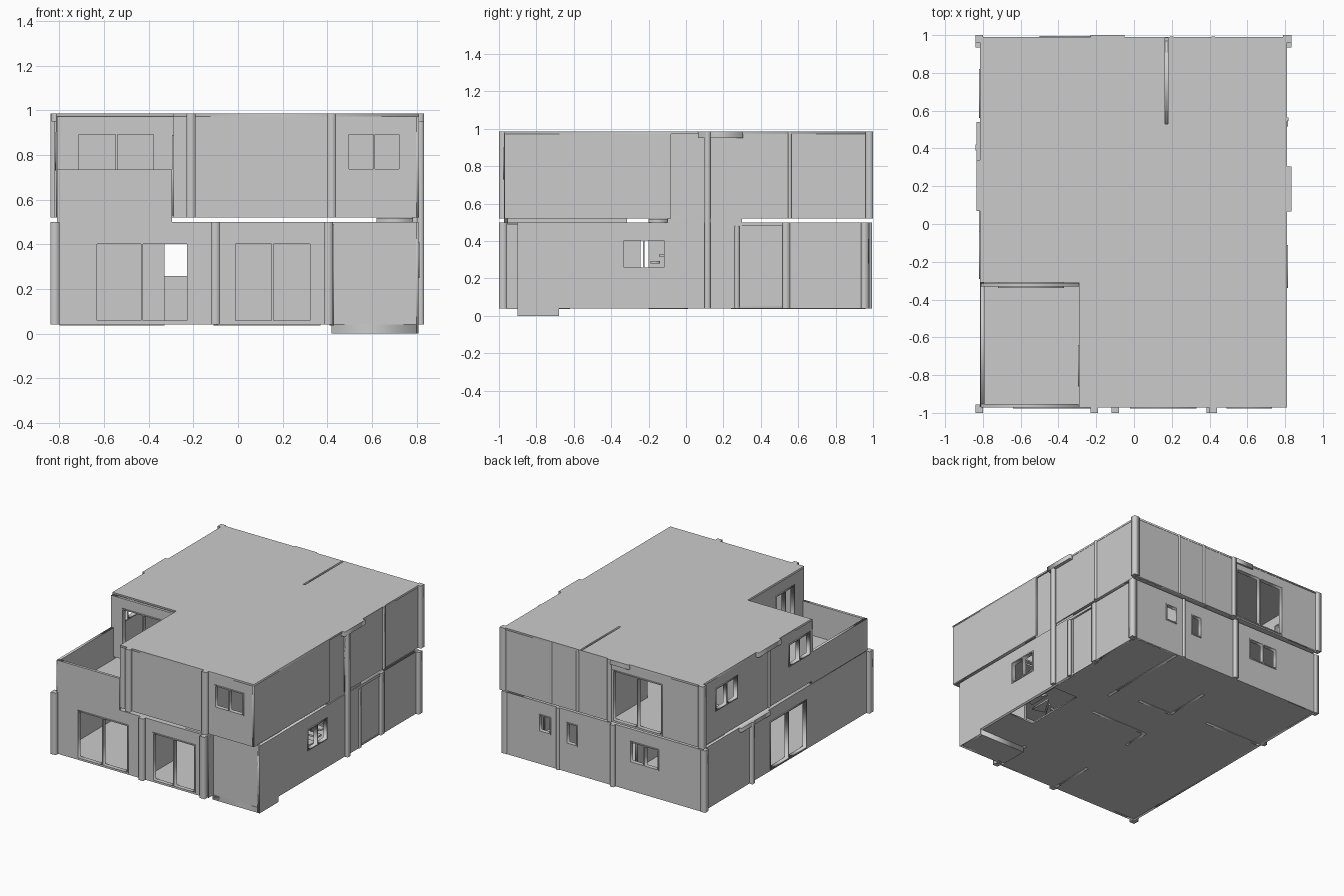
import bpy, math
from mathutils import Matrix, Vector

if "Cube" in bpy.data.objects:
    bpy.data.objects.remove(bpy.data.objects["Cube"])

def rect(a, b, c, d):
    return [(a, c), (b, c), (b, d), (a, d)]

def panel(name, outline, holes, thick, matrix):
    """Flat outline with holes, extruded evenly about its own plane."""
    cu = bpy.data.curves.new(name, 'CURVE')
    cu.dimensions, cu.fill_mode, cu.extrude = '2D', 'BOTH', thick / 2
    for pts in [outline] + holes:
        sp = cu.splines.new('POLY')
        sp.points.add(len(pts) - 1)
        for p, (x, y) in zip(sp.points, pts):
            p.co = (x, y, 0, 1)
        sp.use_cyclic_u = True
    tmp = bpy.data.objects.new(name, cu)
    bpy.context.collection.objects.link(tmp)
    bpy.context.view_layer.update()
    me = bpy.data.meshes.new_from_object(tmp.evaluated_get(bpy.context.evaluated_depsgraph_get()))
    bpy.data.objects.remove(tmp)
    me.transform(matrix)
    ob = bpy.data.objects.new(name, me)
    bpy.context.collection.objects.link(ob)
    return ob

def plane(axis, pos):
    """axis 'x': wall runs along x at y=pos; axis 'y': wall runs along y at x=pos."""
    up = Matrix.Rotation(math.pi / 2, 4, 'X')
    if axis == 'x':
        return Matrix.Translation((0, pos, 0)) @ up
    return Matrix.Translation((pos, 0, 0)) @ Matrix.Rotation(math.pi / 2, 4, 'Z') @ up

def wall(name, axis, pos, outline, windows=()):
    m = plane(axis, pos)
    panel(name, outline, [rect(*w) for w in windows], 0.02, m)
    e = 0.008
    for i, (a, b, c, d) in enumerate(windows):      # frame with two panes
        mid = (a + b) / 2
        panes = [rect(a + e, b - e, c + e, d - e)] if b - a < 0.12 else [
            rect(a + e, mid - e / 2, c + e, d - e), rect(mid + e / 2, b - e, c + e, d - e)]
        panel(f"{name}_frame_{i}", rect(a, b, c, d), panes, 0.032, m)

def slab(name, outline, z0, z1, holes=()):
    panel(name, outline, list(holes), z1 - z0, Matrix.Translation((0, 0, (z0 + z1) / 2)))

def box(name, x0, x1, y0, y1, z0, z1):
    slab(name, rect(x0, x1, y0, y1), z0, z1)

L0, L1, U0, U1 = 0.04, 0.50, 0.52, 0.972

# Slabs: ground floor, lower ceiling, upper floor, roof
low = [(-.80, -.965), (.42, -.965), (.42, -.895), (.80, -.895), (.80, .965), (-.80, .965)]
upp = [(-.285, -.965), (.80, -.965), (.80, .98), (-.80, .98), (-.80, -.315), (-.285, -.315)]
roof = [(-.29, -.972), (.81, -.972), (.81, .99), (-.815, .99), (-.815, -.31), (-.29, -.31)]
well = rect(.58, .785, -.39, .08)
slab("ground_floor", low, L0, L0 + .01, [well])
slab("lower_ceiling", low, L1 - .012, L1 - .001, [well])
slab("upper_floor", upp, U0, U0 + .01, [well])
slab("roof", roof, U1, .985, [rect(.165, .18, .53, .985)])
box("entry_step", .42, .80, -.90, -.68, 0, L0)

# Lower storey outer walls
wall("lower_front_wall", 'x', -.962, rect(-.81, .42, L0, L1),
     [(-.64, -.22, .05, .41), (-.02, .33, .05, .41)])
wall("lower_front_recessed_wall", 'x', -.89, rect(.42, .80, 0, L1))
wall("lower_right_wall", 'y', .798,
     [(-.90, 0), (-.68, 0), (-.68, L0), (.26, L0), (.26, .48), (.54, .48),
      (.54, L0), (.97, L0), (.97, L1), (-.90, L1)], [(-.34, -.11, .25, .41)])
wall("side_door", 'y', .785, rect(.25, .55, L0, .485))
wall("lower_back_wall", 'x', .962, rect(-.81, .81, L0, L1),
     [(.43, .53, .28, .41), (.21, .30, .25, .41), (-.46, -.22, .25, .41)])
wall("lower_left_wall", 'y', -.805, rect(-.97, .97, L0, L1), [(-.25, .18, .05, .41)])

# Upper storey outer walls
wall("upper_front_wall", 'x', -.962, rect(-.29, .80, U0, U1), [(.49, .73, .73, .90)])
wall("upper_right_wall_front", 'y', .80, rect(-.97, -.08, U0, U1))
wall("stairwell_wall", 'y', .79, rect(-.10, .30, L0, U1))
wall("upper_right_wall_back", 'y', .798, rect(.10, .985, U0, U1))
wall("upper_back_wall", 'x', .978, rect(-.81, .81, U0, U1), [(-.50, -.09, .53, .91)])
wall("upper_left_wall", 'y', -.805, rect(-.315, .985, U0, U1),
     [(.56, .82, .73, .90), (-.29, -.04, .73, .90)])
wall("balcony_back_wall", 'x', -.322, rect(-.81, -.28, U0, U1), [(-.72, -.37, .53, .90)])
wall("balcony_side_wall", 'y', -.28, rect(-.97, -.31, U0, U1), [(-.86, -.64, .53, .89)])

# Balcony parapets
wall("parapet_front", 'x', -.962, rect(-.81, -.295, L1, .735))
wall("parapet_left", 'y', -.802, rect(-.97, -.315, L1, .735))

# Columns: (x0, x1, y0, y1, z0, z1)
columns = [
    (-.84, -.80, -1, -.955, L0, L1), (-.12, -.08, -1, -.955, L0, L1),
    (.385, .425, -1, -.955, L0, L1), (-.23, -.19, -1, -.955, U0, .985),
    (.40, .44, -1, -.955, U0, .985),
    (.805, .833, .10, .13, L0, .985), (.80, .817, .545, .565, U0, .985),
    (.80, .815, .26, .285, L0, .48), (.80, .815, .515, .555, L0, L1),
    (.36, .38, .96, .982, L0, L1), (-.10, -.07, .96, .995, L0, L1),
    (.41, .43, .975, .992, U0, .985), (.19, .21, .975, .992, U0, .985),
    (-.08, -.05, .975, 1, U0, .985),
    (-.84, -.80, .39, .42, L0, L1), (-.822, -.80, .18, .20, U0, .985)]
for z0, z1, yb in ((L0, L1, .975), (U0, .985, 1)):
    columns += [(.79, .833, yb - .04, yb, z0, z1), (-.84, -.80, yb - .04, yb, z0, z1)]
for i, c in enumerate(columns):
    box(f"column_{i}", *c)

# Short beams on top of the columns
for i, b in enumerate([(.80, .833, .065, .305, .95, .985), (-.23, -.05, .975, 1, .95, .985),
                       (-.835, -.80, .07, .34, .95, .985), (-.835, -.80, .20, .54, .47, L1)]):
    box(f"beam_{i}", *b)

# Inner partitions: axis, position, start, end
lower_inner = [('y', .43, .24, .96), ('x', 0, -.10, .37), ('y', -.10, -.2, 0), ('x', .32, -.06, .22),
               ('y', -.06, .32, .67), ('x', .385, -.80, -.33), ('y', -.10, -.96, -.62),
               ('y', .42, -.96, -.66)]
upper_inner = [('y', .172, .53, .975), ('x', .36, -.80, -.20), ('x', .53, .17, .79),
               ('y', -.06, .55, .975), ('y', .42, -.96, -.45)]
for i, (ax, p, a, b) in enumerate(lower_inner):
    wall(f"lower_partition_{i}", ax, p, rect(a, b, L0 - .003, L1 - .01))
for i, (ax, p, a, b) in enumerate(upper_inner):
    wall(f"upper_partition_{i}", ax, p, rect(a, b, U0, U1))

# Stairs: half-turn of winder treads, then a straight flight
cx, cy, rise = .60, -.19, .036
for i in range(6):
    a0, a1 = math.pi * (1 + i / 6), math.pi * (1 + (i + 1) / 6)
    pts = [(cx + r * math.cos(a), cy + r * math.sin(a))
           for r, a in ((.02, a0), (.185, a0), (.185, a1), (.02, a1))]
    z = L0 + rise * (i + 1)
    slab(f"winder_tread_{i}", pts, z - .012, z)
for i in range(6):
    z, y = L0 + rise * (i + 7), cy + .045 * i
    box(f"straight_tread_{i}", .615, .785, y, y + .05, z - .012, z)
box("stair_landing", .62, .785, -.20, -.10, L1, U0 - .003)
